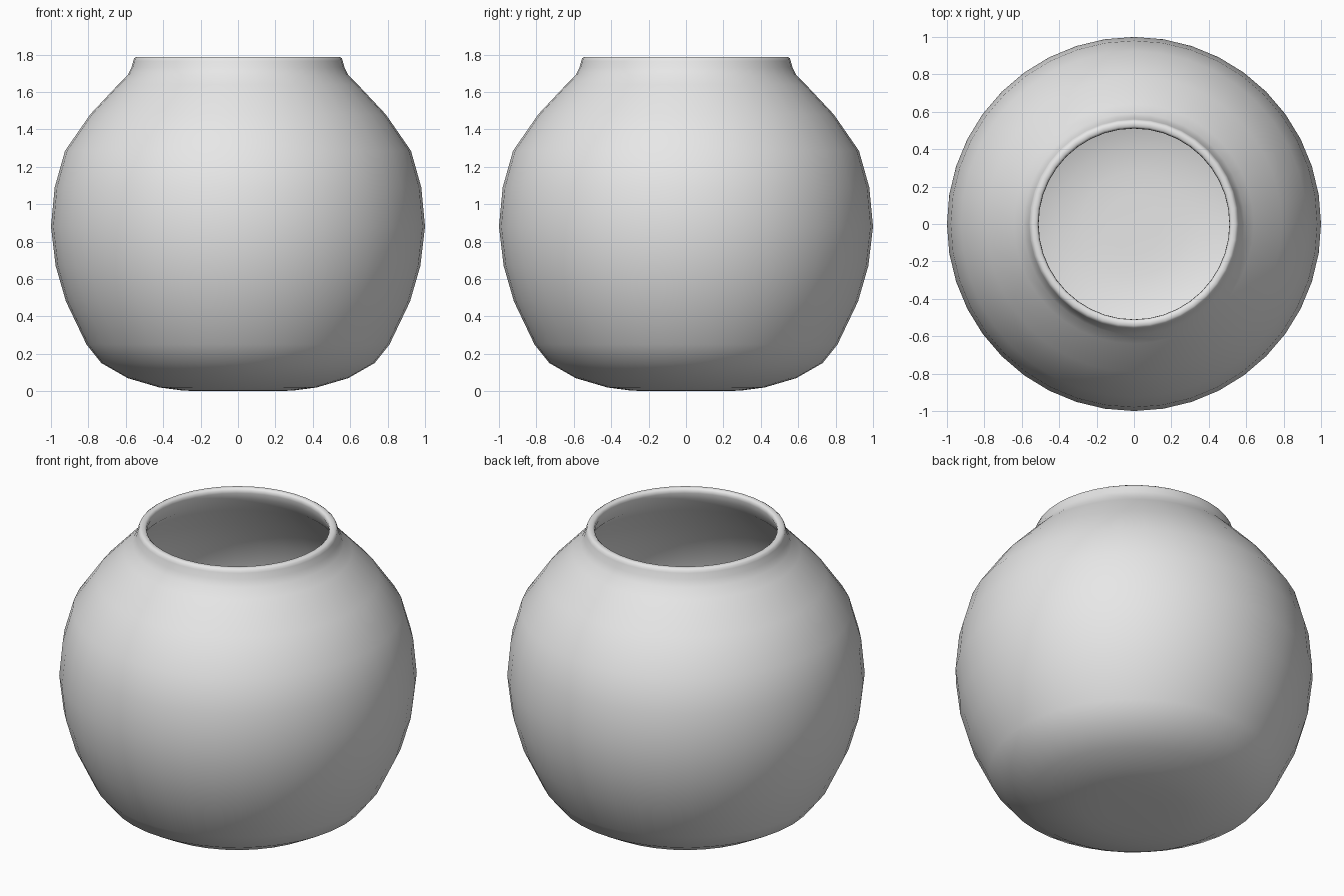
import bpy
import bmesh
import math

cube = bpy.data.objects.get("Cube")
if cube:
    bpy.data.objects.remove(cube, do_unlink=True)

SIDES = 40

# Outer wall from the base up, rounded lip, then inner wall down to the floor
outer = [(0.15, 0.0), (0.29, 0.003), (0.42, 0.02), (0.59, 0.07), (0.73, 0.15),
         (0.81, 0.25), (0.92, 0.48), (0.975, 0.67), (1.0, 0.88), (0.98, 1.09),
         (0.925, 1.285), (0.79, 1.48), (0.64, 1.64), (0.59, 1.69), (0.57, 1.73)]
lip = [(0.56, 1.765), (0.555, 1.78), (0.543, 1.788), (0.522, 1.788), (0.512, 1.778),
       (0.51, 1.76)]
inner = [(0.525, 1.72), (0.55, 1.67), (0.61, 1.61), (0.76, 1.455), (0.89, 1.265),
         (0.945, 1.08), (0.965, 0.88), (0.94, 0.68), (0.885, 0.49), (0.78, 0.27),
         (0.70, 0.18), (0.58, 0.105), (0.41, 0.055), (0.28, 0.038), (0.15, 0.035)]
profile = outer + lip + inner

# Bowl turned around the vertical axis
bm = bmesh.new()
rings = []
for radius, height in profile:
    ring = []
    for i in range(SIDES):
        a = math.tau * i / SIDES
        ring.append(bm.verts.new((radius * math.cos(a), radius * math.sin(a), height)))
    rings.append(ring)
for low, high in zip(rings, rings[1:]):
    for i in range(SIDES):
        j = (i + 1) % SIDES
        bm.faces.new((low[i], low[j], high[j], high[i]))

# Closed underside and floor
bm.faces.new(rings[0][::-1])
bm.faces.new(rings[-1])
bmesh.ops.recalc_face_normals(bm, faces=bm.faces)
for face in bm.faces:
    face.smooth = True

mesh = bpy.data.meshes.new("round_bowl")
bm.to_mesh(mesh)
bm.free()
bowl = bpy.data.objects.new("round_bowl", mesh)
bpy.context.collection.objects.link(bowl)

# Plain light grey
grey = bpy.data.materials.new("light_grey")
grey.use_nodes = True
color = (0.8, 0.8, 0.8, 1.0)
grey.diffuse_color = color
grey.node_tree.nodes["Principled BSDF"].inputs["Base Color"].default_value = color
mesh.materials.append(grey)
